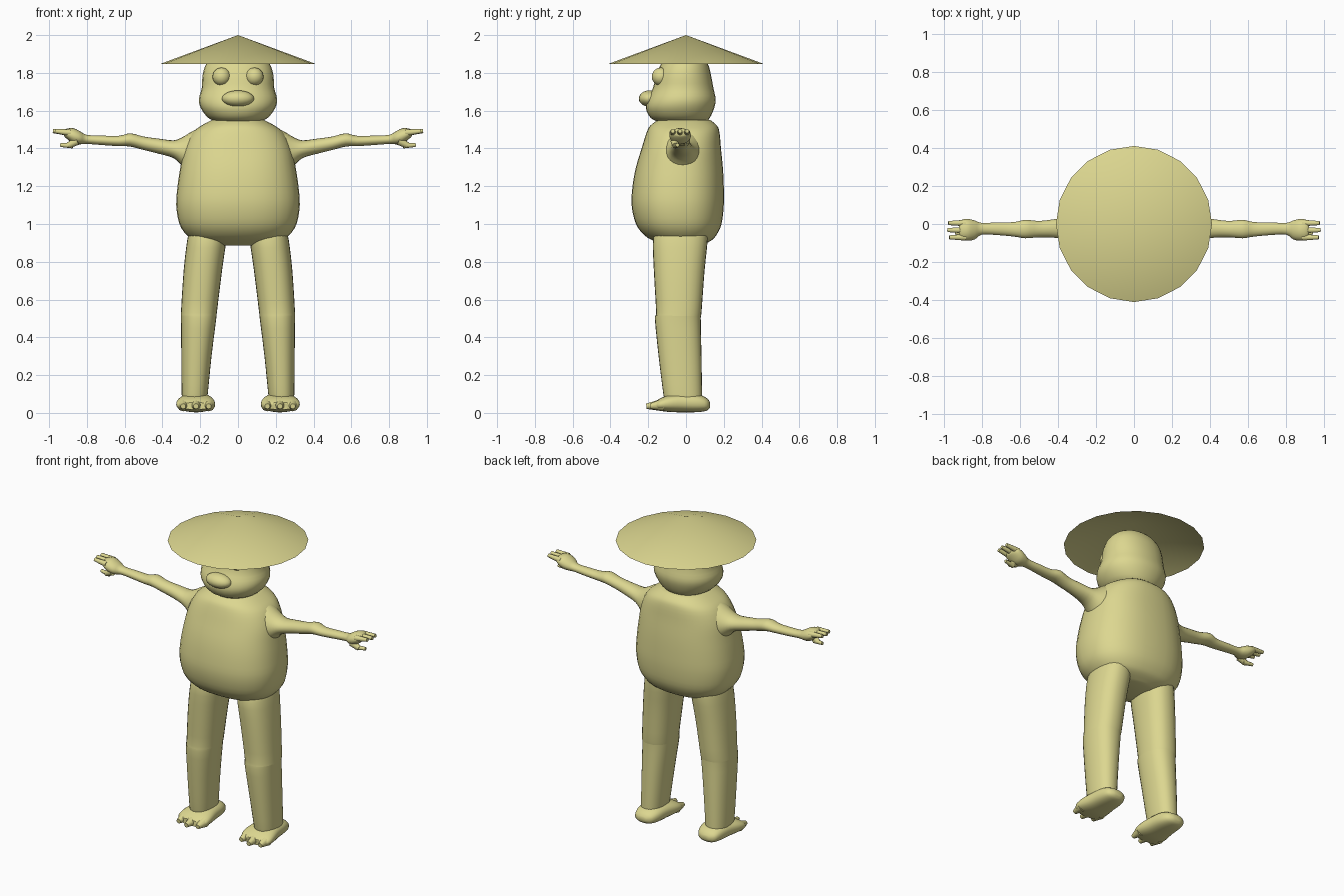
import bpy, bmesh, math
from mathutils import Vector

if "Cube" in bpy.data.objects:
    bpy.data.objects.remove(bpy.data.objects["Cube"])

mat = bpy.data.materials.new("olive_yellow")
mat.diffuse_color = (0.72, 0.68, 0.28, 1)
mat.use_nodes = True
mat.node_tree.nodes["Principled BSDF"].inputs["Base Color"].default_value = mat.diffuse_color


def finish(bm, name, mirror=False, angle=50):
    bmesh.ops.recalc_face_normals(bm, faces=bm.faces[:])
    me = bpy.data.meshes.new(name)
    bm.to_mesh(me)
    bm.free()
    me.materials.append(mat)
    ob = bpy.data.objects.new(name, me)
    bpy.context.collection.objects.link(ob)
    bpy.ops.object.select_all(action='DESELECT')
    ob.select_set(True)
    bpy.context.view_layer.objects.active = ob
    bpy.ops.object.shade_smooth_by_angle(angle=math.radians(angle))
    if mirror:
        ob.modifiers.new("Mirror", 'MIRROR')
    return ob


def spline(rings, steps):
    """Catmull-Rom interpolation between ring records."""
    out = []
    for i in range(len(rings) - 1):
        p0, p1 = rings[max(i - 1, 0)], rings[i]
        p2, p3 = rings[i + 1], rings[min(i + 2, len(rings) - 1)]
        for s in range(steps):
            t = s / steps
            out.append([0.5 * (2 * b + (c - a) * t + (2 * a - 5 * b + 4 * c - d) * t * t
                               + (3 * b - a - 3 * c + d) * t ** 3)
                        for a, b, c, d in zip(p0, p1, p2, p3)])
    return out + [list(rings[-1])]


def loft(name, axis, rings, power=2.0, seg=28, steps=3, mirror=False):
    """Rings are (position on axis, min a, max a, min b, max b)."""
    bm = bmesh.new()
    loops = []
    for t, a0, a1, b0, b1 in spline(rings, steps):
        loop = []
        for k in range(seg):
            c, s = math.cos(2 * math.pi * k / seg), math.sin(2 * math.pi * k / seg)
            c = math.copysign(abs(c) ** (2 / power), c)
            s = math.copysign(abs(s) ** (2 / power), s)
            p = [(a0 + a1) / 2 + c * (a1 - a0) / 2, (b0 + b1) / 2 + s * (b1 - b0) / 2]
            p.insert(axis, t)
            loop.append(bm.verts.new(p))
        loops.append(loop)
    for l0, l1 in zip(loops, loops[1:]):
        for k in range(seg):
            j = (k + 1) % seg
            bm.faces.new((l0[k], l0[j], l1[j], l1[k]))
    bm.faces.new(loops[0])
    bm.faces.new(loops[-1])
    return finish(bm, name, mirror)


def ball(name, loc, size, mirror=False):
    bm = bmesh.new()
    bmesh.ops.create_uvsphere(bm, u_segments=20, v_segments=12, radius=1)
    bmesh.ops.scale(bm, vec=size, verts=bm.verts)
    bmesh.ops.translate(bm, vec=loc, verts=bm.verts)
    return finish(bm, name, mirror)


def digit(name, p, q, r0, r1):
    """Tapered finger or toe from p to q, mirrored."""
    p, q = Vector(p), Vector(q)
    bm = bmesh.new()
    bmesh.ops.create_cone(bm, cap_ends=True, segments=10, radius1=r0, radius2=r1,
                          depth=(q - p).length)
    rot = (q - p).to_track_quat('Z', 'Y').to_matrix()
    bmesh.ops.rotate(bm, cent=(0, 0, 0), matrix=rot, verts=bm.verts)
    bmesh.ops.translate(bm, vec=(p + q) / 2, verts=bm.verts)
    return finish(bm, name, True)


# Torso: round belly, sloping shoulders
loft("torso", 2, [
    (0.885, -.10, .10, -.11, .08), (0.91, -.22, .22, -.17, .13),
    (0.94, -.27, .27, -.22, .16), (1.0, -.31, .31, -.265, .188),
    (1.1, -.327, .327, -.288, .20), (1.2, -.32, .32, -.283, .20),
    (1.3, -.305, .305, -.265, .195), (1.4, -.285, .285, -.235, .185),
    (1.48, -.245, .245, -.21, .178), (1.52, -.195, .195, -.19, .165),
    (1.55, -.14, .14, -.15, .13)], power=2.4, seg=36)

# Head: jowly, tucked under the hat
loft("head", 2, [
    (1.535, -.10, .10, -.13, .10), (1.56, -.155, .155, -.185, .125),
    (1.61, -.195, .195, -.212, .148), (1.66, -.207, .207, -.205, .157),
    (1.72, -.192, .192, -.175, .145), (1.79, -.187, .187, -.157, .132),
    (1.85, -.167, .167, -.13, .115), (1.90, -.115, .115, -.09, .08),
    (1.925, -.02, .02, -.02, .02)], power=2.15)
ball("eye", (.087, -.133, 1.78), (.048, .048, .048), True)
ball("muzzle", (0, -.195, 1.664), (.085, .055, .043))

# Hat: open 20-sided cone
bm = bmesh.new()
bmesh.ops.create_cone(bm, cap_ends=False, segments=20, radius1=.41, radius2=0, depth=.152)
bmesh.ops.translate(bm, vec=(0, 0, 1.924), verts=bm.verts)
bmesh.ops.remove_doubles(bm, verts=bm.verts, dist=1e-4)
finish(bm, "hat")

# Legs
loft("leg", 2, [
    (0.06, .165, .295, -.11, .085), (0.10, .16, .298, -.12, .085),
    (0.30, .14, .30, -.145, .082), (0.50, .115, .302, -.165, .078),
    (0.53, .112, .302, -.158, .082), (0.75, .085, .288, -.17, .098),
    (0.92, .062, .268, -.175, .115), (0.98, .07, .25, -.15, .11)],
    power=2.3, mirror=True)

# Feet with three toes
loft("foot", 1, [
    (.128, .20, .25, .03, .055), (.11, .165, .285, .012, .078),
    (.06, .142, .302, .004, .10), (-.02, .132, .312, .003, .105),
    (-.09, .122, .325, .005, .095), (-.14, .125, .325, .012, .075),
    (-.168, .15, .30, .018, .055)], power=2.4, mirror=True)
for i, (x, y) in enumerate([(.155, -.19), (.222, -.21), (.29, -.19)]):
    digit(f"toe_{i + 1}", (x, -.12, .042), (x, y, .035), .034, .014)

# Arms flaring into the shoulders, swelling at elbow and hand
loft("arm", 0, [
    (.17, -.14, .12, 1.21, 1.52), (.24, -.12, .085, 1.25, 1.492),
    (.29, -.10, .06, 1.30, 1.462), (.34, -.085, .04, 1.348, 1.443),
    (.42, -.072, .025, 1.372, 1.452), (.50, -.07, .016, 1.392, 1.463),
    (.57, -.075, .022, 1.41, 1.48), (.63, -.066, .010, 1.412, 1.467),
    (.72, -.058, .008, 1.418, 1.468), (.80, -.056, .006, 1.424, 1.472),
    (.835, -.08, .018, 1.422, 1.49), (.87, -.088, .026, 1.425, 1.507),
    (.905, -.082, .022, 1.45, 1.505), (.92, -.06, .0, 1.465, 1.495)],
    seg=20, mirror=True)

# Fingers and thumb
for i, (y, x) in enumerate([(-.07, .97), (-.032, .98), (.005, .975)]):
    digit(f"finger_{i + 1}", (.885, y, 1.483), (x, y, 1.492), .018, .011)
digit("thumb_base", (.85, -.06, 1.44), (.90, -.055, 1.415), .022, .016)
digit("thumb_tip", (.875, -.055, 1.415), (.94, -.045, 1.418), .015, .010)
